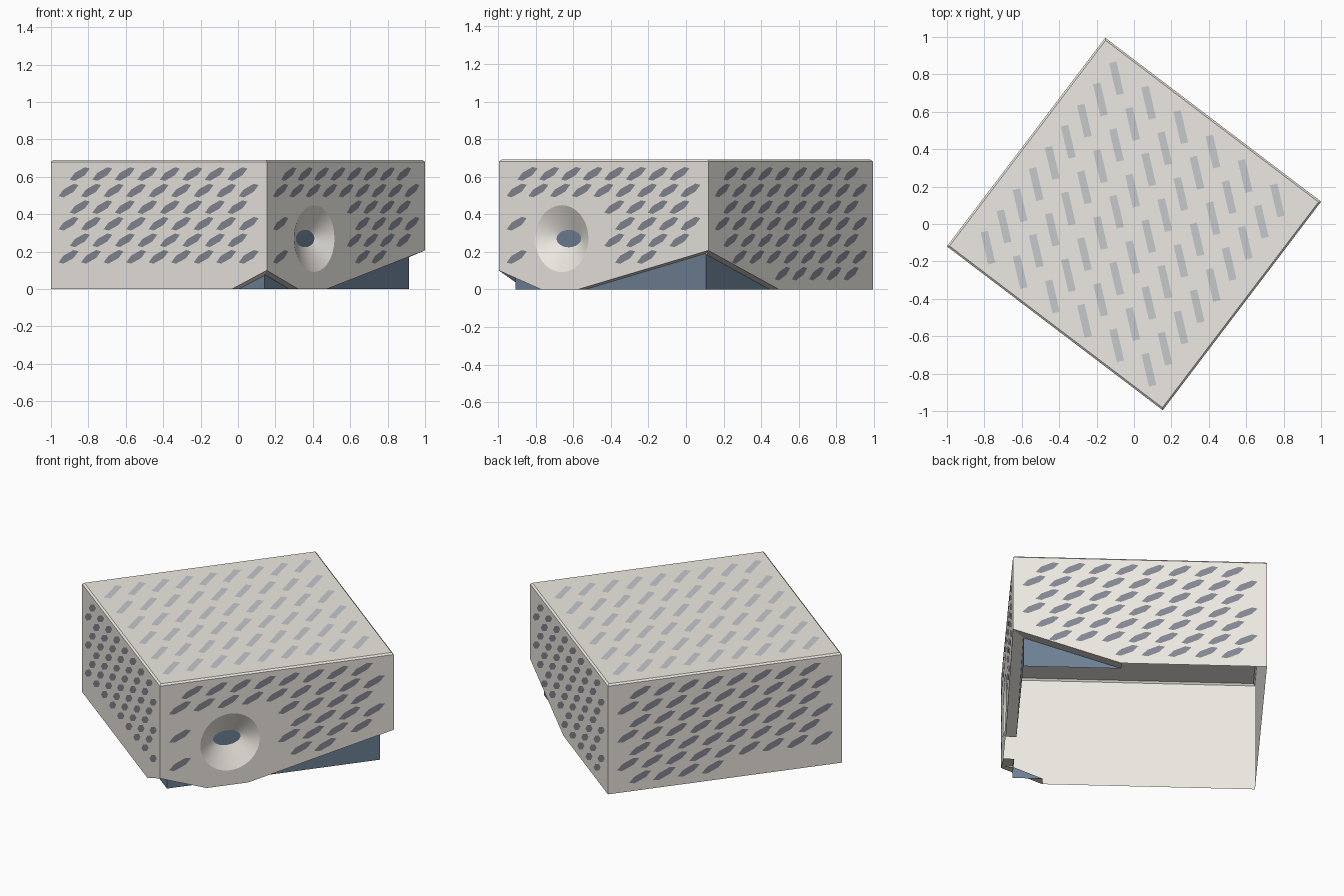
import bpy, bmesh, math
from mathutils import Vector

if "Cube" in bpy.data.objects:
    bpy.data.objects.remove(bpy.data.objects["Cube"])

ANG = math.radians(-37.2)
U = Vector((math.cos(ANG), math.sin(ANG), 0))
V = Vector((-math.sin(ANG), math.cos(ANG), 0))
LU, LV, H, T, BEV = 1.449, 1.40, 0.69, 0.062, 0.01
UP = Vector((0, 0, 1))
CREAM = (0.855, 0.815, 0.76, 1)
BLUE = (0.155, 0.22, 0.30, 1)

# Each side: start corner, direction seen left to right, outward normal, length,
# raised left corner (run, rise), raised right corner (run, rise)
SIDES = [
    (-U*LU/2 - V*LV/2, U, -V, LU, None, (0.235, 0.10)),
    (U*LU/2 - V*LV/2, V, U, LV, (0.28, 0.10), (0.87, 0.207)),
    (U*LU/2 + V*LV/2, -U, V, LU, (0.62, 0.207), None),
    (-U*LU/2 + V*LV/2, -V, -U, LV, None, None),
]
DISH_D, DISH_Z, DISH_R = 0.42, 0.27, 0.178


def at(side, d, z, out=0.0):
    return side[0] + side[1]*d + side[2]*out + UP*z


def finish(name, bm, color):
    me = bpy.data.meshes.new(name)
    bm.to_mesh(me)
    bm.free()
    ob = bpy.data.objects.new(name, me)
    bpy.context.collection.objects.link(ob)
    mat = bpy.data.materials.new(name + "_colour")
    mat.diffuse_color = color
    mat.use_nodes = True
    mat.node_tree.nodes["Principled BSDF"].inputs["Base Color"].default_value = mat.diffuse_color
    me.materials.append(mat)
    return ob


def face(bm, pts, normal):
    f = bm.faces.new([bm.verts.new(p) for p in pts])
    f.normal_update()
    if f.normal.dot(normal) < 0:
        f.normal_flip()
    return f


def bottom_profile(side):
    L, left, right = side[3:]
    pts = [(0, left[1]), (left[0], 0)] if left else [(0, 0)]
    return pts + ([(L - right[0], 0), (L, right[1])] if right else [(L, 0)])


def ring(side, rd, rz, out, n=48):
    return [at(side, DISH_D + rd*math.cos(2*math.pi*i/n),
               DISH_Z + rz*math.sin(2*math.pi*i/n), out) for i in range(n)]


# Thin cover: four walls, raised lower corners, bevelled top, open underneath
bm = bmesh.new()
panels = bmesh.new()
for k, s in enumerate(SIDES):
    L, left, right = s[3:]
    outline = [at(s, d, z) for d, z in bottom_profile(s)] + [at(s, L, H-BEV), at(s, 0, H-BEV)]
    if k == 1:
        # wall with the round opening for the dish
        edges = []
        for loop in (outline, ring(s, DISH_R, DISH_R, 0)):
            vs = [bm.verts.new(p) for p in loop]
            edges += [bm.edges.new((vs[i], vs[(i+1) % len(vs)])) for i in range(len(vs))]
        res = bmesh.ops.triangle_fill(bm, edges=edges, use_beauty=True, use_dissolve=False)
        for f in [g for g in res["geom"] if isinstance(g, bmesh.types.BMFace)]:
            f.normal_update()
            if f.normal.dot(s[2]) < 0:
                f.normal_flip()
    else:
        face(bm, outline, s[2])
    # sloped rim and set-back blue panel at each raised corner
    for corner, end, sign in ((left, 0, 1), (right, L, -1)):
        if corner:
            run, rise = corner
            zt = rise*(1 - T/run)
            foot, inner = end + sign*run, end + sign*T
            face(bm, [at(s, end, rise), at(s, foot, 0), at(s, foot, 0, -T), at(s, inner, zt, -T)], -UP)
            face(panels, [at(s, inner, zt, -T), at(s, foot, 0, -T), at(s, inner, 0, -T)], s[2])
    face(bm, [at(s, 0, H-BEV), at(s, L, H-BEV),
              at(s, L-BEV, H, -BEV), at(s, BEV, H, -BEV)], UP)
face(bm, [at(s, BEV, H, -BEV) for s in SIDES], UP)
bmesh.ops.remove_doubles(bm, verts=bm.verts, dist=0.0005)
finish("outer_cover", bm, CREAM)
finish("corner_panels", panels, BLUE)

# Recessed dish narrowing to an oval hole
bm = bmesh.new()
s = SIDES[1]
a = [bm.verts.new(p) for p in ring(s, DISH_R, DISH_R, 0)]
b = [bm.verts.new(p) for p in ring(s, 0.082, 0.046, -T)]
for i in range(len(a)):
    j = (i+1) % len(a)
    f = bm.faces.new((a[i], a[j], b[j], b[i]))
    f.smooth = True
    f.normal_update()
    if f.normal.dot(s[2]) < 0:
        f.normal_flip()
finish("handle_dish", bm, CREAM)
bm = bmesh.new()
face(bm, ring(s, 0.082, 0.046, -T), s[2])
finish("dish_hole", bm, BLUE)

# Slanted six-sided vents on the walls, in staggered rows
SLOT = [(.067*math.cos(t), .0247*math.sin(t) + .03*math.cos(t))
        for t in (i*math.pi/3 for i in range(6))]


def slot_allowed(k, d, z):
    L, left, right = SIDES[k][3:]
    if left and z < left[1]*(1 - d/left[0]) + 0.05:
        return False
    if right and z < right[1]*(1 - (L-d)/right[0]) + 0.05:
        return False
    if k == 1 and abs(d - 0.44) < 0.26 and z < 0.5:
        return False
    if z < 0.1:
        return k == 2 or (k == 3 and d < 0.75)
    return True


bm = bmesh.new()
for k, s in enumerate(SIDES):
    step = (s[3] - 0.24) / 8
    for row in range(7):
        z = 0.615 - 0.0885*row
        odd = row % 2
        for i in range(8 + odd):
            d = 0.12 + step*(i + (0 if odd else 0.5))
            if slot_allowed(k, d, z):
                face(bm, [at(s, d+x, z+y, 0.002) for x, y in SLOT], s[2])
finish("wall_vents", bm, (0.235, 0.25, 0.29, 1))

# Slanted rectangular vents on the top
bm = bmesh.new()
a = math.radians(-77)
e = Vector((math.cos(a), math.sin(a), 0))
w = Vector((-e.y, e.x, 0))
for i in range(6):
    for j in range(9):
        c = U*0.216*(i-2.5) + V*0.142*(j-4) + UP*(H+0.0015) - Vector((0.007, 0, 0))
        face(bm, [c + e*x*0.088 + w*y*0.02 for x, y in ((-1, -1), (1, -1), (1, 1), (-1, 1))], UP)
finish("top_vents", bm, (0.56, 0.585, 0.61, 1))
